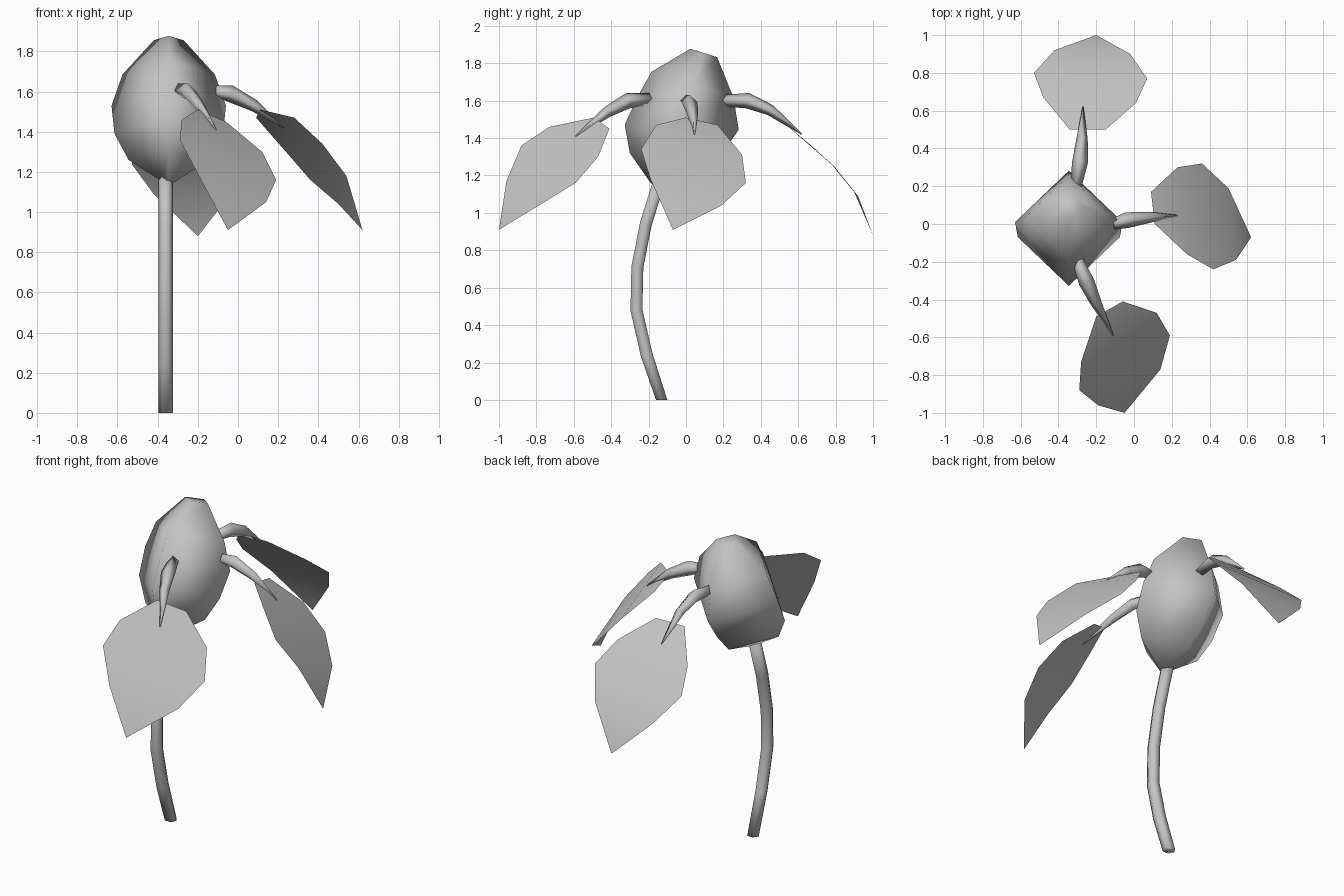
import bpy
import bmesh
from math import cos, sin, tau
from mathutils import Vector

default_cube = bpy.data.objects.get("Cube")
if default_cube:
    bpy.data.objects.remove(default_cube, do_unlink=True)

X_AXIS, Y_AXIS = Vector((1, 0, 0)), Vector((0, 1, 0))

# Single plain material
grey = bpy.data.materials.new("plain grey")
grey.use_nodes = True
colour = (0.55, 0.55, 0.55, 1)
grey.diffuse_color = colour
for node in grey.node_tree.nodes:
    if node.type == 'BSDF_PRINCIPLED':
        node.inputs["Base Color"].default_value = colour
        node.inputs["Roughness"].default_value = 0.8


def finish(bm, name, smooth=True):
    """Turn a bmesh into a named object with the shared material."""
    mesh = bpy.data.meshes.new(name)
    for face in bm.faces:
        face.smooth = smooth
    bm.to_mesh(mesh)
    bm.free()
    mesh.materials.append(grey)
    obj = bpy.data.objects.new(name, mesh)
    bpy.context.collection.objects.link(obj)
    return obj


def loft(name, path, radii, sides, reference, axis=None):
    """Sweep a regular polygon of varying radius along a path."""
    points = [Vector(p) for p in path]
    bm = bmesh.new()
    rings = []
    for i, (centre, radius) in enumerate(zip(points, radii)):
        before, after = points[max(i - 1, 0)], points[min(i + 1, len(points) - 1)]
        tangent = Vector(axis) if axis else after - before
        tangent.normalize()
        side = (reference - tangent * reference.dot(tangent)).normalized()
        up = tangent.cross(side)
        rings.append([
            bm.verts.new(centre + radius * (side * cos(tau * k / sides) + up * sin(tau * k / sides)))
            for k in range(sides)])
    for lower, upper in zip(rings, rings[1:]):
        for k in range(sides):
            n = (k + 1) % sides
            bm.faces.new((lower[k], lower[n], upper[n], upper[k]))
    bm.faces.new(rings[0][::-1])
    bm.faces.new(rings[-1])
    bmesh.ops.recalc_face_normals(bm, faces=bm.faces[:])
    return finish(bm, name)


def petal(name, left, right, tip):
    """Bridge the two edges of a petal with strips and close it at the tip."""
    bm = bmesh.new()
    a = [bm.verts.new(p) for p in left]
    b = [bm.verts.new(p) for p in right]
    end = bm.verts.new(tip)
    for i in range(len(a) - 1):
        bm.faces.new((a[i], b[i], b[i + 1], a[i + 1]))
    bm.faces.new((a[-1], b[-1], end))
    bmesh.ops.recalc_face_normals(bm, faces=bm.faces[:])
    bm.normal_update()
    if sum(f.normal.z for f in bm.faces) < 0:
        bmesh.ops.reverse_faces(bm, faces=bm.faces[:])
    obj = finish(bm, name)
    bpy.ops.object.select_all(action='DESELECT')
    obj.select_set(True)
    bpy.context.view_layer.objects.active = obj
    bpy.ops.object.shade_smooth_by_angle(angle=0.3)
    return obj


# Curved stem
stem_curve = [(-.13, 0), (-.21, .24), (-.265, .48), (-.26, .71), (-.215, .94), (-.14, 1.18)]
stem = loft("stem", [(-.36, y, z) for y, z in stem_curve], [.037] * 6, 6, X_AXIS)
for v in stem.data.vertices:
    if v.co.z < 0.1:
        v.co.z = 0

# Tilted four-sided flower bud
bud_curve = [(-.16, 1.15), (-.11, 1.26), (-.07, 1.39), (.01, 1.53), (.035, 1.685), (.095, 1.855)]
bud_radii = [.03, .2, .27, .285, .23, .075]
loft("flower_bud", [(-.345, y, z) for y, z in bud_curve], bud_radii, 4, X_AXIS, (0, .3, .95))

# Tapering stalks that carry the petals
stalk_radii = [.03, .042, .03, .003]
stalks = {
    "front": (X_AXIS, [(-.3, -.19, 1.61), (-.25, -.31, 1.6), (-.2, -.42, 1.54), (-.11, -.59, 1.41)]),
    "left": (Y_AXIS, [(-.11, 0, 1.6), (-.04, .02, 1.59), (.08, .035, 1.53), (.23, .045, 1.42)]),
    "back": (X_AXIS, [(-.31, .19, 1.6), (-.285, .33, 1.6), (-.275, .45, 1.55), (-.27, .62, 1.42)]),
}
for place, (reference, path) in stalks.items():
    loft(place + "_petal_stalk", path, stalk_radii, 4, reference)

# Drooping petals, each with a folded tip
petal("front_petal",
      [(-.06, -.41, 1.45), (.12, -.47, 1.3), (.19, -.59, 1.16), (.14, -.77, 1.05)],
      [(-.2, -.49, 1.51), (-.28, -.73, 1.46), (-.29, -.88, 1.36), (-.19, -.96, 1.17)],
      (-.05, -1, .91))
petal("left_petal",
      [(.09, .17, 1.47), (.23, .3, 1.31), (.36, .32, 1.16), (.5, .19, 1.04)],
      [(.11, 0, 1.51), (.28, -.16, 1.47), (.42, -.24, 1.34), (.54, -.19, 1.18)],
      (.62, -.07, .91))
petal("back_petal",
      [(-.15, .5, 1.5), (.01, .64, 1.38), (.07, .77, 1.27), (-.02, .9, 1.11)],
      [(-.34, .5, 1.5), (-.48, .67, 1.36), (-.53, .8, 1.24), (-.42, .92, 1.09)],
      (-.2, 1, .88))
